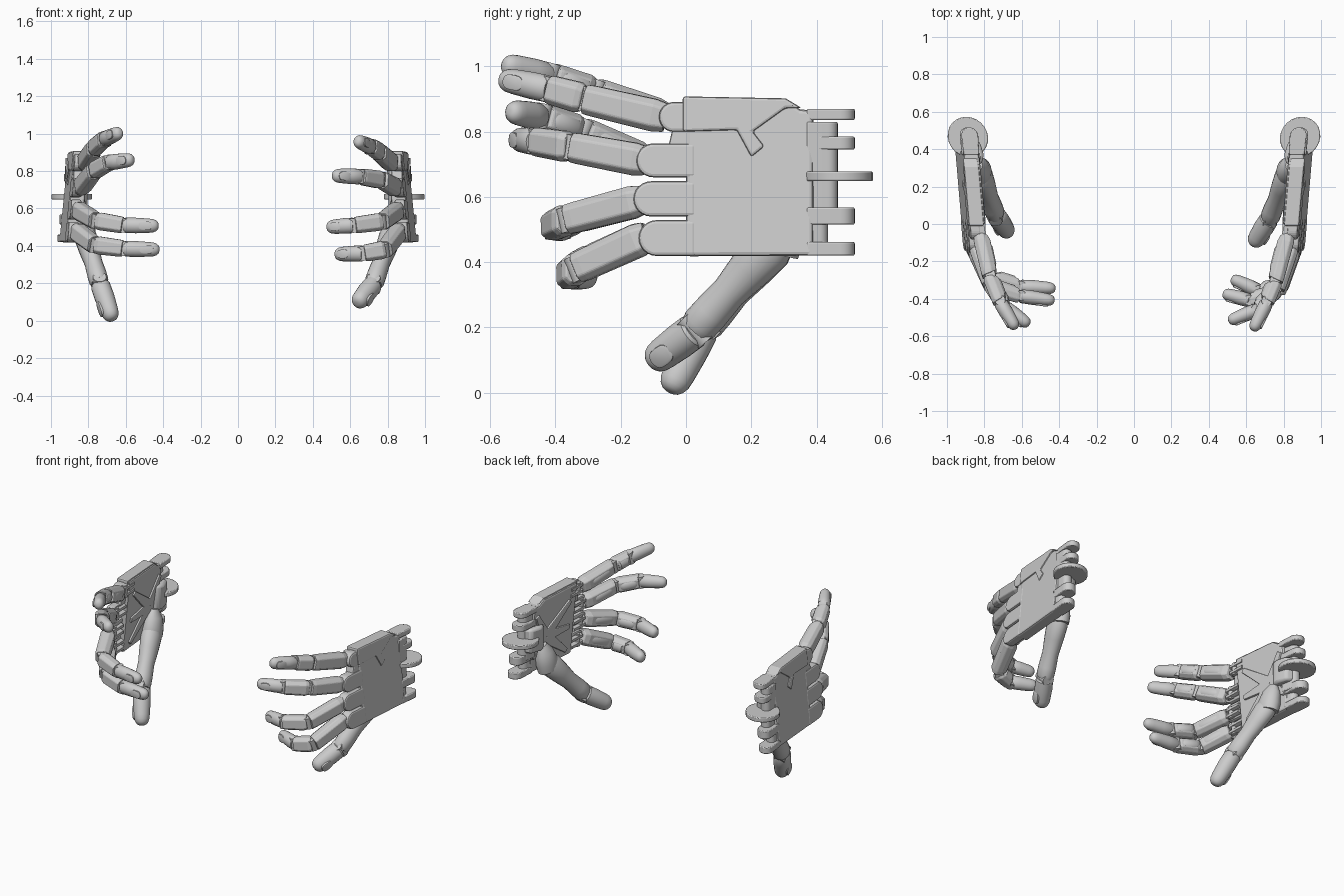
import bpy, bmesh
from math import pi, sin, cos, radians
from mathutils import Vector as V

if "Cube" in bpy.data.objects:
    bpy.data.objects.remove(bpy.data.objects["Cube"])

SIDE = 1          # 1 = right hand (+x), -1 = mirrored left hand


def finish(name, verts, faces, bevel=0.0, smooth=False):
    """Create one object, mirrored for the left hand."""
    bm = bmesh.new()
    vs = [bm.verts.new((v[0] * SIDE, v[1], v[2])) for v in verts]
    for f in faces:
        bm.faces.new([vs[i] for i in f])
    bmesh.ops.recalc_face_normals(bm, faces=bm.faces)
    name = ("right_" if SIDE > 0 else "left_") + name
    me = bpy.data.meshes.new(name)
    bm.to_mesh(me)
    bm.free()
    ob = bpy.data.objects.new(name, me)
    bpy.context.collection.objects.link(ob)
    if bevel:
        m = ob.modifiers.new("bevel", 'BEVEL')
        m.width, m.segments, m.limit_method = bevel, 2, 'ANGLE'
    if smooth:
        bpy.ops.object.select_all(action='DESELECT')
        ob.select_set(True)
        bpy.context.view_layer.objects.active = ob
        bpy.ops.object.shade_smooth_by_angle(angle=radians(35))
    return ob


def skin(name, rings, **kw):
    """Skin closed rings of equal length and cap both ends."""
    n = len(rings[0])
    verts = [p for r in rings for p in r]
    faces = [(k*n + i, k*n + (i+1) % n, (k+1)*n + (i+1) % n, (k+1)*n + i)
             for k in range(len(rings) - 1) for i in range(n)]
    faces += [tuple(range(n)), tuple(range(len(verts) - n, len(verts)))]
    return finish(name, verts, faces, **kw)


def palm(t, y, z):
    """Palm space: t is the height over the slightly tilted palm plane."""
    return V((0.912 + 0.085*(y - 0.4) - 0.1*(z - 0.45) + t, y, z))


def plate(name, outline, t0, t1, bevel=0.008):
    return skin(name, [[palm(t, y, z) for y, z in outline] for t in (t0, t1)], bevel=bevel)


def slab(name, outline, z0, z1, bevel=0.005):
    zm = (z0 + z1) / 2
    rings = [[palm(t, y, zm) + V((0, 0, z - zm)) for t, y in outline] for z in (z0, z1)]
    return skin(name, rings, bevel=bevel, smooth=True)


def arc(cx, cy, r, a0, a1, n=12):
    return [(cx + r*cos(radians(a0 + (a1-a0)*i/n)), cy + r*sin(radians(a0 + (a1-a0)*i/n)))
            for i in range(n + 1)]


def frame(a, b, hint):
    d = (b - a).normalized()
    w = (hint - d * hint.dot(d)).normalized()
    return d, w, w.cross(d)


def section(kind):
    if kind == 'box':      # flat back, chamfered corners, rounder belly
        return [(-1, -.35), (-.6, -1), (.6, -1), (1, -.35), (1, .5), (.62, 1), (-.62, 1), (-1, .5)]
    return [(cos(2*pi*i/20), sin(2*pi*i/20)) for i in range(20)]


def link(name, a, b, hint, stations, kind='round', slant=0.0, **kw):
    """Loft from a to b; stations are (fraction, half width, half depth)."""
    d, w, n = frame(a, b, hint)
    rings = []
    for f, hw, hn in stations:
        cut = slant * (1 - 2*f)
        rings.append([a.lerp(b, f) + w*u*hw + n*v*hn + d*cut*max(0, -v)
                      for u, v in section(kind)])
    return skin(name, rings, **kw)


def rod(name, c, axis, r, half):
    link(name, c - axis*half, c + axis*half, V((0, 1, 0.3)), [(0, r, r), (1, r, r)], smooth=True)


def fingertip(name, a, b, hint, w, t):
    st = [(0, w*.86, t*.86), (.05, w, t), (.35, w*1.0, t*1.03), (.72, w*.92, t*.92)]
    st += [(.72 + .28*sin(q), w*.92*cos(q)**.7, t*.92*cos(q)**.7) for q in (.45, .8, 1.1, 1.35, 1.5)]
    link(name + "_tip", a, b, hint, st, smooth=True)
    # raised nail on the back of the tip
    d, ww, n = frame(a, b, hint)
    L = (b - a).length
    c = a + d*L*.64 + n*t*.72
    rings = []
    for s, h in ((1, 0), (1, t*.24), (.8, t*.3)):
        rings.append([c + d*L*.20*s*(abs(u)**.6)*(1 if u > 0 else -1) + ww*w*.56*s*v + n*h
                      for u, v in section('round')])
    skin(name + "_nail", rings, smooth=True)


def finger(name, pts, w):
    Z = V((0, 0, 1))
    p = [V(q) for q in pts]
    p[0].x -= .014
    for i, nm in ((0, "_proximal"), (1, "_middle")):
        a, b = p[i], p[i+1]
        d, ww, n = frame(a, b, Z)
        k = 1 - .06*i
        start = a - d*.02 if i == 0 else a + d*.001
        link(name + nm, start, b - d*.002, Z,
             [(0, w*.86*k, w*.70*k), (.16, w*k, w*.88*k), (.9, w*.94*k, w*.84*k), (1, w*.9*k, w*.8*k)],
             kind='box', slant=.016, bevel=.005)
        rod(name + nm + "_pin", b - n*.004, ww, w*.55, w*.76)
        # soft pad on the inner side
        m = a.lerp(b, .5) - n*w*.45
        L = (b - a).length
        link(name + nm + "_pad", m - d*L*.32, m + d*L*.32, Z,
             [(0, w*.5, w*.35), (.15, w*.68, w*.52), (.85, w*.66, w*.5), (1, w*.5, w*.32)], smooth=True)
    fingertip(name, p[2], p[3], Z, w*.83, w*.74)
    # knuckle clevis joining the finger to the palm
    root = p[0] + V((0, .05, 0))
    rod(name + "_knuckle_pin", root, Z, .02, w*.8)
    for s in (-1, 1):
        c = root + V((0, 0, s*w*.42))
        link(name + "_knuckle_tongue", c + V((.004, .08, 0)), c + V((0, -.03, 0)), Z,
             [(0, .014, .024), (1, .014, .024)], kind='box')


def thumb(pts):
    p = [V(q) for q in pts]
    h = V((0, -.7, .7))
    # mount, metacarpal and tip run on from the palm
    link("thumb_mount", p[0] + (p[0] - p[1])*.1, p[1], h,
         [(0, .03, .02), (.3, .062, .05), (.7, .076, .062), (1, .076, .058)], smooth=True)
    link("thumb_base", p[0].lerp(p[1], .7), p[2], h,
         [(0, .06, .05), (.12, .074, .06), (.35, .066, .056), (.6, .054, .048),
          (.82, .058, .052), (.95, .058, .052), (1, .052, .044)], smooth=True)
    d, w, n = frame(p[1], p[2], h)
    rod("thumb_pin", p[2], w, .036, .05)
    fingertip("thumb", p[2] + (p[3] - p[2])*.02, p[3], h, .055, .052)


def hand(fingers, thumb_pts):
    # main palm body
    plate("palm_body", [(0, .418), (.39, .42), (.39, .865), (.35, .868), (.31, .895), (.0, .90)],
          -.04, .042, .012)
    # raised panel over the index metacarpal, with its pointed tail
    plate("index_panel", [(-.01, .80), (.155, .805), (.20, .722), (.24, .755), (.205, .80),
                          (.305, .872), (.355, .872), (.305, .902), (-.01, .908)], -.03, .05, .008)
    # rounded knuckle lugs and the web between the first two
    for nm, z, r, y in (("index", .845, .046, -.037), ("middle", .712, .052, -.1),
                        ("ring", .594, .054, -.107), ("little", .474, .055, -.09)):
        tip = arc(y, z, r, 90, 270)
        plate(nm + "_lug", tip + [(.03, z - r), (.03, z + r)], -.012, .044, .01)
    plate("knuckle_web", [(-.055, .75), (.02, .75), (.02, .815), (-.04, .815)], -.02, .038)
    # star of ribs on the inner palm
    c = (.27, .63)
    for i, e in enumerate([(.06, .80), (.05, .62), (.06, .46), (.37, .80), (.38, .52)]):
        d = (V(e) - V(c)).normalized() * .022
        q = V((-d.y, d.x))
        plate("palm_rib_%d" % i, [tuple(V(c) + q*1.8), tuple(V(c) - q*1.8),
                                  tuple(V(e) - q*.7), tuple(V(e) + q*.7)], -.052, -.02, .006)
    # wrist hinge fins, disc and hub
    fin = [(-.042, .37), (.042, .37)] + arc(0, .472, .045, 0, 180)
    for i, (a, b) in enumerate([(.835, .87), (.745, .785), (.515, .568), (.42, .462)]):
        slab("wrist_fin_%d" % i, fin, a, b)
    slab("wrist_disc", arc(-.008, .465, .108, 0, 345, 23), .648, .678)
    slab("wrist_hub", [(-.04, .37), (.036, .37)] + arc(0, .432, .033, 0, 180), .53, .83)
    slab("wrist_lower_hub", [(-.04, .37), (.036, .37)] + arc(0, .405, .03, 0, 180), .43, .54)
    # inner wrist bulge above the thumb mount
    slab("wrist_bulge", [(-.02, .29), (-.075, .33), (-.085, .37), (-.07, .44), (-.02, .455)],
         .58, .74, .015)
    for nm, pts, w in fingers:
        finger(nm, pts, w)
    thumb(thumb_pts)


# right hand
hand([("index", [(.83, -.075, .845), (.755, -.31, .90), (.71, -.42, .93), (.635, -.57, .962)], .05),
      ("middle", [(.85, -.135, .712), (.765, -.35, .752), (.655, -.46, .77), (.505, -.52, .776)], .05),
      ("ring", [(.862, -.145, .588), (.77, -.365, .53), (.62, -.41, .51), (.475, -.37, .50)], .05),
      ("little", [(.87, -.13, .474), (.785, -.335, .38), (.67, -.36, .36), (.52, -.29, .355)], .051)],
     [(.83, .31, .58), (.82, .27, .43), (.725, .03, .195), (.635, -.11, .09)])

# left hand: same build mirrored, with a different pose
SIDE = -1
hand([("index", [(.83, -.075, .848), (.77, -.28, .92), (.715, -.42, .97), (.63, -.56, 1.007)], .05),
      ("middle", [(.85, -.135, .715), (.77, -.32, .80), (.69, -.445, .845), (.56, -.54, .862)], .05),
      ("ring", [(.862, -.145, .588), (.76, -.34, .535), (.61, -.385, .51), (.425, -.41, .507)], .05),
      ("little", [(.87, -.13, .474), (.765, -.29, .405), (.61, -.335, .385), (.42, -.345, .38)], .051)],
     [(.83, .31, .58), (.82, .27, .43), (.74, .05, .20), (.67, -.05, .003)])
